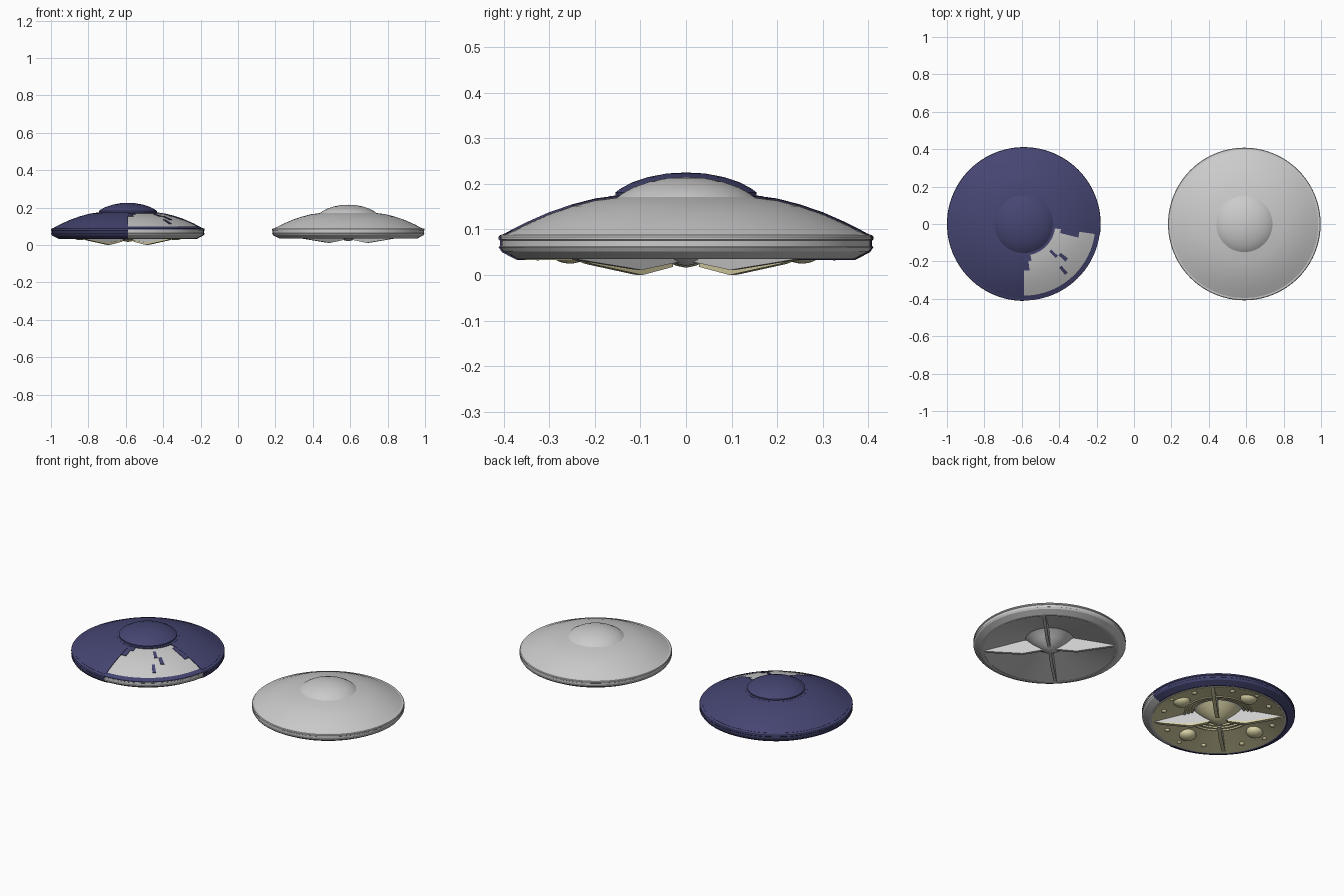
import bpy, bmesh
from math import sin, cos, pi, radians

if "Cube" in bpy.data.objects:
    bpy.data.objects.remove(bpy.data.objects["Cube"])

def paint(name, rgb):
    m = bpy.data.materials.new(name)
    m.diffuse_color = (*rgb, 1)
    m.use_nodes = True
    m.node_tree.nodes["Principled BSDF"].inputs["Base Color"].default_value = m.diffuse_color
    return m

NAVY = paint("navy", (0.06, 0.06, 0.17))
OLIVE = paint("olive", (0.70, 0.65, 0.38))
LEFT, RIGHT = -0.589, 0.59

def finish(bm, name, cx, mat=None, sharp=20):
    bmesh.ops.remove_doubles(bm, verts=bm.verts, dist=1e-5)
    bmesh.ops.recalc_face_normals(bm, faces=bm.faces)
    me = bpy.data.meshes.new(name)
    bm.to_mesh(me)
    bm.free()
    ob = bpy.data.objects.new(name, me)
    bpy.context.collection.objects.link(ob)
    ob.location.x = cx
    if mat:
        me.materials.append(mat)
    bpy.ops.object.select_all(action='DESELECT')
    ob.select_set(True)
    bpy.context.view_layer.objects.active = ob
    bpy.ops.object.shade_smooth_by_angle(angle=radians(sharp))
    return ob

def lathe(name, prof, cx, mat=None, a0=0, a1=360, closed=False):
    """Revolve (radius, z) points; closed profiles get capped ends on partial sweeps."""
    bm = bmesh.new()
    n = max(2, round((a1 - a0) / 3.75))
    rows = []
    for i in range(n + 1):
        a = radians(a0 + (a1 - a0) * i / n)
        rows.append([bm.verts.new((r * cos(a), r * sin(a), z)) for r, z in prof])
    count = len(prof) if closed else len(prof) - 1
    for i in range(n):
        for j in range(count):
            k = (j + 1) % len(prof)
            q = [rows[i][j], rows[i + 1][j], rows[i + 1][k], rows[i][k]]
            if prof[j][0] == 0:
                q.pop(1)
            elif prof[k][0] == 0:
                q.pop(2)
            bm.faces.new(q)
    if closed and a1 - a0 < 360:
        bm.faces.new(rows[0])
        bm.faces.new(rows[-1])
    return finish(bm, name, cx, mat)

def plate(name, line, lift, cx, mat, a0=0, a1=360):
    """Thin skin lying over a stretch of profile."""
    top = [(r, z + lift) for r, z in line]
    return lathe(name, top + line[::-1], cx, mat, a0, a1, closed=True)

def fins(name, prof, half, cx, mat=None):
    """Four radial blades on the diagonals."""
    bm = bmesh.new()
    for k in range(4):
        a = radians(45 + 90 * k)
        sides = [[bm.verts.new((r * cos(a) - s * sin(a), r * sin(a) + s * cos(a), z))
                  for r, z in prof] for s in (-half, half)]
        m = len(prof)
        bm.faces.new(sides[0])
        bm.faces.new(sides[1])
        for j in range(m):
            bm.faces.new((sides[0][j], sides[0][(j + 1) % m], sides[1][(j + 1) % m], sides[1][j]))
    return finish(bm, name, cx, mat)

def studs(name, angles, rad, size, z, cx, mat):
    bm = bmesh.new()
    for d in angles:
        a = radians(d)
        g = bmesh.ops.create_uvsphere(bm, u_segments=24, v_segments=12, radius=size)
        for v in g['verts']:
            v.co.z = v.co.z * 0.65 + z
            v.co.x += rad * cos(a)
            v.co.y += rad * sin(a)
    return finish(bm, name, cx, mat, 40)

upper = [(0.155, 0.17), (0.20, 0.164), (0.25, 0.151), (0.30, 0.134), (0.35, 0.112), (0.395, 0.089)]
dome = [(0, 0.215), (0.04, 0.213), (0.08, 0.205), (0.115, 0.193), (0.14, 0.179), (0.150, 0.171)]
rim = [(0.405, 0.088), (0.408, 0.084), (0.408, 0.078), (0.405, 0.076), (0.405, 0.063),
       (0.408, 0.061), (0.402, 0.052), (0.370, 0.035), (0.355, 0.035)]
under = [(0.355, 0.037), (0.25, 0.063), (0.13, 0.092)]
bowl = [(0.12, 0.088), (0.09, 0.062), (0.05, 0.036), (0.02, 0.024), (0, 0.020)]
blade = [(0.0, 0.10), (0.13, 0.10), (0.365, 0.037), (0.30, 0.029), (0.145, 0.011), (0.04, 0.027), (0.0, 0.03)]

# hull and keel fins for both saucers
for tag, cx in (("plated", LEFT), ("plain", RIGHT)):
    lathe(tag + "_hull", dome + upper + rim + under + bowl, cx)
    fins(tag + "_keel_fins", blade, 0.008, cx)

# navy top plates, open over the front right quarter
G0, G1 = -8, 270
plate("canopy_plate", [(r * 1.035, z) for r, z in dome], 0.010, LEFT, NAVY)
plate("deck_plate", upper, 0.004, LEFT, NAVY, G0, G1)
plate("inner_deck_ring", [(0.15, 0.171), (0.168, 0.169)], 0.004, LEFT, NAVY)
plate("rim_lip", [(0.383, 0.094), (0.395, 0.088), (0.409, 0.083)], 0.004, LEFT, NAVY)
side = [(0.409, 0.087), (0.411, 0.084), (0.411, 0.078), (0.408, 0.075), (0.408, 0.064),
        (0.411, 0.061), (0.404, 0.050), (0.371, 0.033)]
lathe("rim_plate", side + [(0.36, 0.036), (0.40, 0.06)], LEFT, NAVY, G0, G1, closed=True)

# ragged plate remnants across the open quarter
for i, (lo, hi, a0, a1) in enumerate(((1, 2, -47, -43), (2, 3, -42, -38), (3, 4, -51, -48),
                                      (0, 1, -90, -78), (1, 2, -90, -83), (1, 3, -14, -8))):
    plate(f"plate_remnant_{i}", upper[lo:hi + 1], 0.003, LEFT, NAVY, a0, a1)

# olive underside skin, rings, skids and bumps
plate("belly_plate", under, -0.004, LEFT, OLIVE)
lathe("bowl_plate", [(r, z - 0.004) for r, z in bowl], LEFT, OLIVE)
for i, r in enumerate((0.14, 0.16, 0.18)):
    z = 0.092 - (r - 0.13) * 0.242
    lathe(f"belly_ring_{i}", [(r - .005, z), (r - .005, z - .011), (r + .005, z - .011), (r + .005, z)],
          LEFT, OLIVE, closed=True)
fins("keel_skids", [(0.05, 0.027), (0.145, 0.012), (0.30, 0.030), (0.34, 0.034),
                    (0.30, 0.024), (0.145, 0.0), (0.05, 0.018)], 0.010, LEFT, OLIVE)
studs("belly_bumps", range(0, 360, 90), 0.255, 0.046, 0.055, LEFT, OLIVE)
studs("belly_rivets", [a + s for a in range(0, 360, 90) for s in (-25, 25)], 0.30, 0.014, 0.044, LEFT, OLIVE)
studs("outer_rivets", range(0, 360, 90), 0.325, 0.012, 0.040, LEFT, OLIVE)
